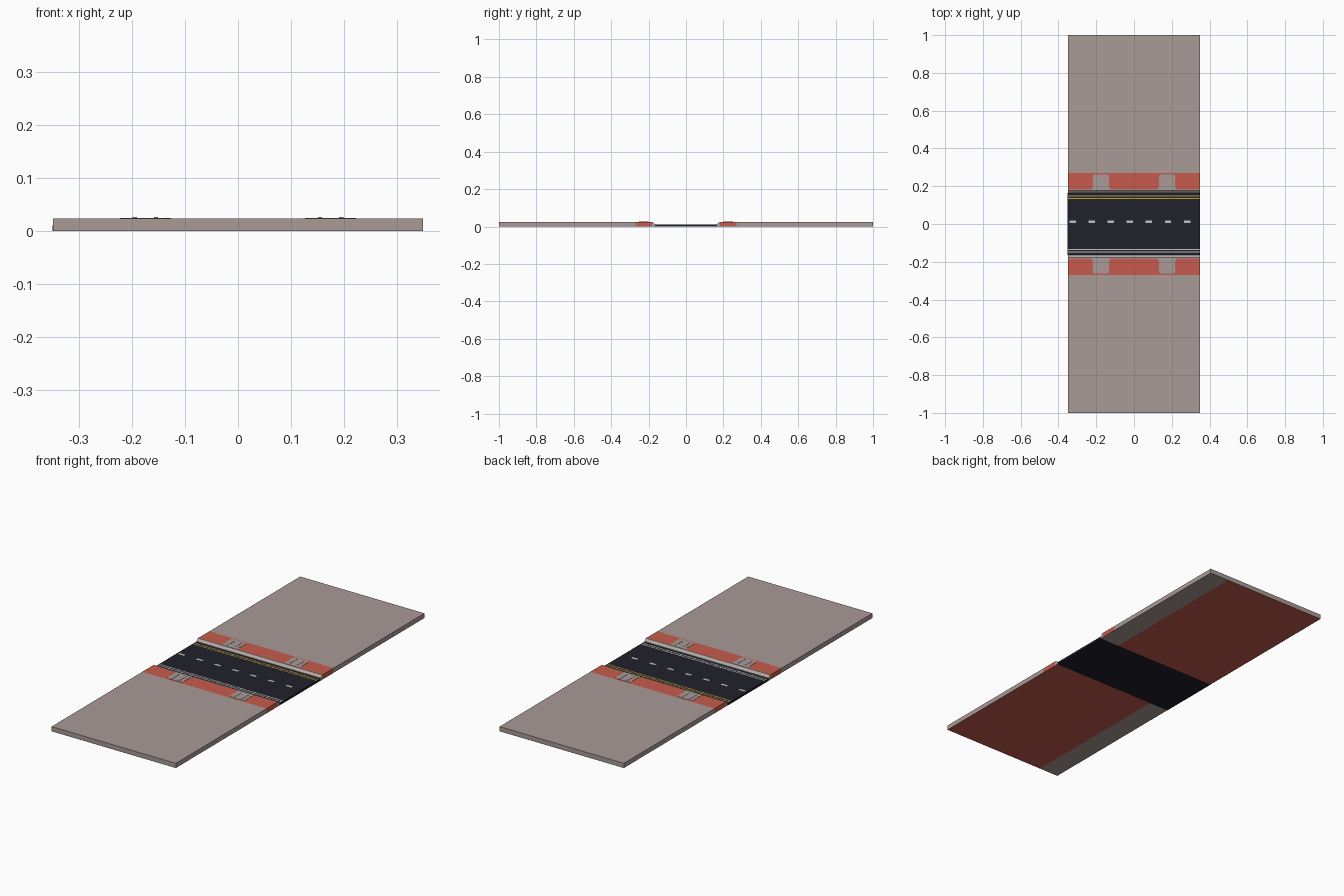
import bpy, bmesh
from mathutils import Vector

if "Cube" in bpy.data.objects:
    bpy.data.objects.remove(bpy.data.objects["Cube"])


def material(name, rgb):
    m = bpy.data.materials.new(name)
    m.diffuse_color = (*rgb, 1)
    m.use_nodes = True
    m.node_tree.nodes["Principled BSDF"].inputs["Base Color"].default_value = m.diffuse_color
    return m


PAVING = material("warm grey paving", (0.395, 0.325, 0.305))
BRICK = material("red brick", (0.57, 0.105, 0.075))
ASPHALT = material("dark asphalt", (0.015, 0.015, 0.024))
KERB = material("pale kerb", (0.42, 0.38, 0.37))
YELLOW = material("yellow paint", (0.50, 0.36, 0.06))
WHITE = material("white paint", (0.55, 0.55, 0.57))

HALF = 0.35      # half the width of the tile
ROAD = 0.165     # half the width of the road
ROAD_Z = 0.011
TOP = 0.024


def finish(name, bm, mats):
    bmesh.ops.recalc_face_normals(bm, faces=bm.faces)
    me = bpy.data.meshes.new(name)
    bm.to_mesh(me)
    bm.free()
    ob = bpy.data.objects.new(name, me)
    bpy.context.collection.objects.link(ob)
    for m in mats:
        me.materials.append(m)
    return ob


def prism(bm, points, offset):
    """Extrude a closed outline along offset."""
    f = bm.faces.new([bm.verts.new(p) for p in points])
    ext = bmesh.ops.extrude_face_region(bm, geom=[f])["geom"]
    moved = [v for v in ext if isinstance(v, bmesh.types.BMVert)]
    bmesh.ops.translate(bm, verts=moved, vec=Vector(offset))
    # extrude_face_region can drop the starting face, so restore it if absent
    edges = [e for e in bm.edges if e.is_boundary]
    if edges:
        bmesh.ops.contextual_create(bm, geom=edges)


def box(bm, x0, x1, y0, y1, z0, z1):
    prism(bm, [(x0, y0, z0), (x1, y0, z0), (x1, y1, z0), (x0, y1, z0)],
          (0, 0, z1 - z0))


# Road bed
bm = bmesh.new()
box(bm, -HALF - 0.001, HALF, -ROAD, ROAD, 0, ROAD_Z)
finish("road", bm, [ASPHALT])

# Double edge lines: yellow at the back, white at the front
for side, mat, name in ((1, YELLOW, "yellow_edge_lines"), (-1, WHITE, "white_edge_lines")):
    bm = bmesh.new()
    for y in (0.135, 0.148):
        box(bm, -HALF, HALF, side * y - 0.003, side * y + 0.003, ROAD_Z, ROAD_Z + 0.0006)
    finish(name, bm, [mat])

# Centre dashes
bm = bmesh.new()
for i in range(7):
    x = -0.325 + 0.101 * i
    box(bm, max(x - 0.017, -HALF), x + 0.017, 0.005, 0.018, ROAD_Z, ROAD_Z + 0.0006)
finish("centre_dashes", bm, [WHITE])

# Pavements: kerb slope, brick band and wide slab in one section
for side, name in ((-1, "front_pavement"), (1, "back_pavement")):
    section = [(ROAD, 0), (1, 0), (1, TOP), (0.27, TOP), (0.182, TOP),
               (0.178, TOP), (ROAD, ROAD_Z + 0.002)]
    bm = bmesh.new()
    prism(bm, [(-HALF, side * y, z) for y, z in section], (2 * HALF, 0, 0))
    for co, no in (((0, side * 0.27, 0), (0, 1, 0)),
                   ((0, side * 0.182, 0), (0, 1, 0)),
                   ((side * 0.24, 0, 0), (1, 0, 0))):
        bmesh.ops.bisect_plane(bm, geom=bm.verts[:] + bm.edges[:] + bm.faces[:],
                               plane_co=co, plane_no=no, dist=1e-5)
    for f in bm.faces:
        c = f.calc_center_median()
        y = abs(c.y)
        if c.z < 1e-4:                       # underside: red with a grey strip
            f.material_index = 0 if c.x * side > 0.24 else 1
        elif y < 0.182:
            f.material_index = 2
        elif y < 0.27:
            f.material_index = 1
    finish(name, bm, [PAVING, BRICK, KERB])

# Grey pads interrupting the brick bands, each with a thin raised rim
half_outline = [(0.038, 0.262), (0.044, 0.252), (0.042, 0.2), (0.048, 0.19), (0.048, 0.18)]
for side, row in ((-1, "front"), (1, "back")):
    for x, col in ((-0.175, "left"), (0.175, "right")):
        bm = bmesh.new()
        outline = half_outline + [(-px, y) for px, y in reversed(half_outline)]
        prism(bm, [(x + px, side * y, TOP - 0.004) for px, y in outline], (0, 0, 0.0052))
        finish(f"{row}_{col}_pad", bm, [PAVING])
        bm = bmesh.new()
        z0, z1 = TOP, TOP + 0.0024
        for s in (-1, 1):
            a, b = sorted((x + s * 0.016, x + s * 0.024))
            c, d = sorted((side * 0.2, side * 0.25))
            box(bm, a, b, c, d, z0, z1)
        finish(f"{row}_{col}_pad_ribs", bm, [PAVING])
